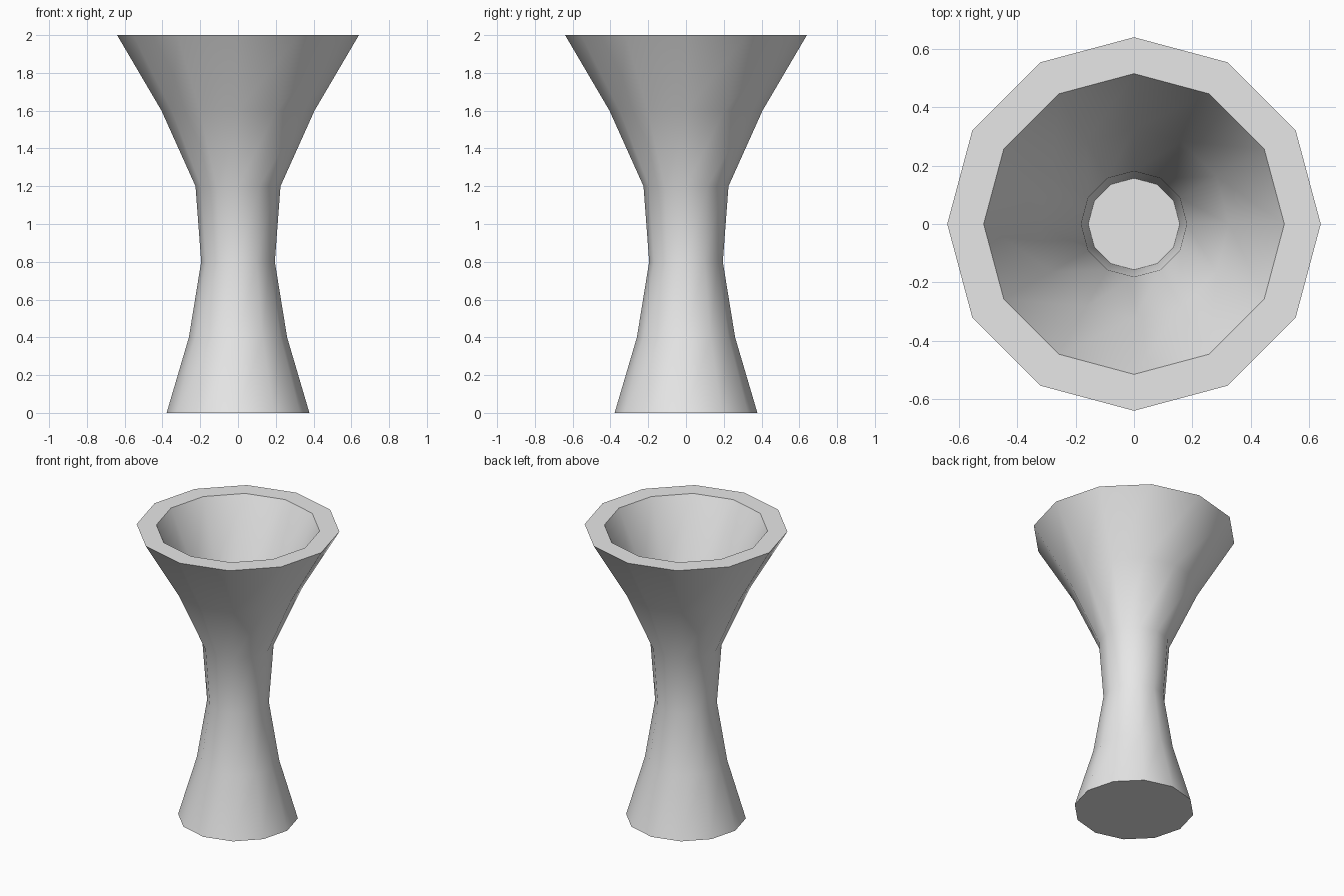
import bpy, bmesh, math

cube = bpy.data.objects.get("Cube")
if cube:
    bpy.data.objects.remove(cube, do_unlink=True)

SIDES = 12
WALL = 0.805  # inner radius as a share of the outer radius
OUTER = [(0.378, 0), (0.26, 0.4), (0.195, 0.8), (0.225, 1.2), (0.405, 1.6), (0.64, 2)]
# The bowl follows the outer profile back down to the narrow waist
INNER = [(r * WALL, z) for r, z in reversed(OUTER[2:])]

grey = bpy.data.materials.new("light_grey")
grey.use_nodes = True
colour = (0.8, 0.8, 0.8, 1)
grey.diffuse_color = colour
grey.node_tree.nodes["Principled BSDF"].inputs["Base Color"].default_value = colour


def ring(bm, radius, z):
    angles = [math.tau * i / SIDES for i in range(SIDES)]
    return [bm.verts.new((radius * math.cos(a), radius * math.sin(a), z)) for a in angles]


# Flared vessel: base, outer wall, flat rim, inner wall and bowl floor
bm = bmesh.new()
rings = [ring(bm, r, z) for r, z in OUTER + INNER]
for low, high in zip(rings, rings[1:]):
    for i in range(SIDES):
        j = (i + 1) % SIDES
        bm.faces.new((low[i], low[j], high[j], high[i]))
bm.faces.new(rings[0][::-1])
bm.faces.new(rings[-1])
bmesh.ops.recalc_face_normals(bm, faces=bm.faces)

mesh = bpy.data.meshes.new("flared_vessel")
bm.to_mesh(mesh)
bm.free()
mesh.materials.append(grey)
vessel = bpy.data.objects.new("flared_vessel", mesh)
bpy.context.collection.objects.link(vessel)

# Smooth walls with crisp rim, base and floor edges
bpy.ops.object.select_all(action="DESELECT")
vessel.select_set(True)
bpy.context.view_layer.objects.active = vessel
bpy.ops.object.shade_smooth_by_angle(angle=math.radians(40))
